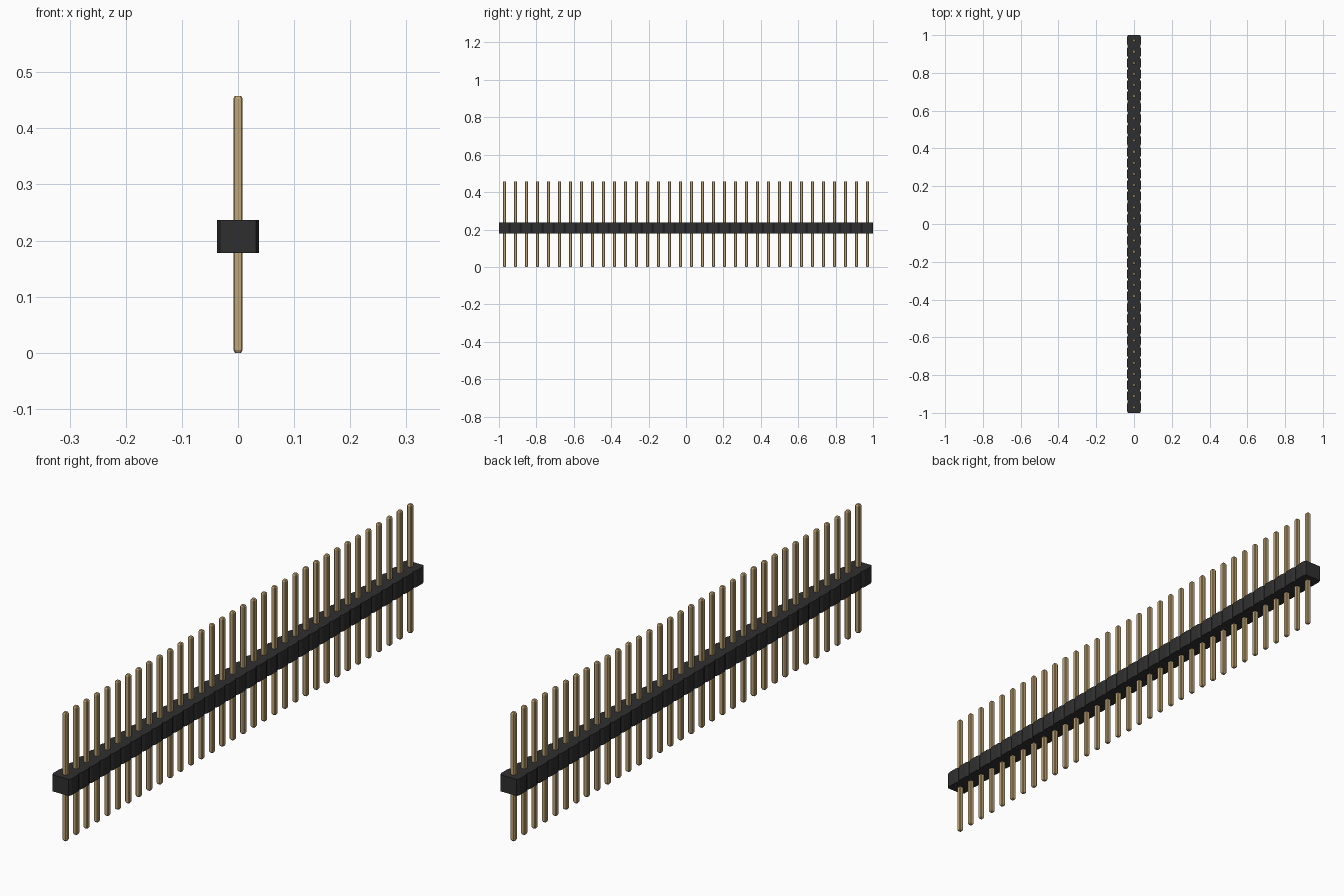
import bpy, bmesh

cube = bpy.data.objects.get("Cube")
if cube:
    bpy.data.objects.remove(cube)

COUNT = 34
PITCH = 2.0 / COUNT


def material(name, rgb, roughness):
    m = bpy.data.materials.new(name)
    m.use_nodes = True
    m.diffuse_color = (*rgb, 1)
    bsdf = m.node_tree.nodes["Principled BSDF"]
    bsdf.inputs["Base Color"].default_value = (*rgb, 1)
    bsdf.inputs["Roughness"].default_value = roughness
    return m


black = material("black plastic", (0.028, 0.028, 0.028), 0.6)
gold = material("pale gold", (0.53, 0.38, 0.18), 0.4)


def octagon(hx, hy, cx, cy):
    """Rectangle outline with its corners cut by cx and cy."""
    return [(hx, -hy + cy), (hx, hy - cy), (hx - cx, hy), (-hx + cx, hy),
            (-hx, hy - cy), (-hx, -hy + cy), (-hx + cx, -hy), (hx - cx, -hy)]


def loft(bm, sections):
    """Join stacked (outline, z) sections and cap both ends."""
    rings = [[bm.verts.new((x, y, z)) for x, y in outline] for outline, z in sections]
    n = len(rings[0])
    for a, b in zip(rings, rings[1:]):
        for i in range(n):
            j = (i + 1) % n
            bm.faces.new((a[i], a[j], b[j], b[i]))
    bm.faces.new(rings[0][::-1])
    bm.faces.new(rings[-1])


def finish(name, bm, mat):
    mesh = bpy.data.meshes.new(name)
    bm.to_mesh(mesh)
    bm.free()
    mesh.materials.append(mat)
    ob = bpy.data.objects.new(name, mesh)
    bpy.context.collection.objects.link(ob)
    return ob


# Housing: one continuous strip whose outline is notched between pins
HX, CX, CY = 0.037, 0.005, 0.011
right = []
for i in range(COUNT):
    y0 = -1 + i * PITCH
    if i == 0:
        right.append((HX - CX, y0))
    right += [(HX, y0 + CY), (HX, y0 + PITCH - CY), (HX - CX, y0 + PITCH)]
outline = right + [(-x, y) for x, y in reversed(right)]
bm = bmesh.new()
loft(bm, [(outline, 0.178), (outline, 0.237)])
finish("housing", bm, black)

# Pins: square posts with trimmed edges and tapered tips, repeated along y
R, C = 0.0083, 0.0025
shaft, tip = octagon(R, R, C, C), octagon(0.0055, 0.0055, C * 0.66, C * 0.66)
bm = bmesh.new()
loft(bm, [(tip, 0.0), (shaft, 0.005), (shaft, 0.453), (tip, 0.458)])
pins = finish("pins", bm, gold)
pins.location.y = -1 + PITCH / 2
array = pins.modifiers.new("repeat", 'ARRAY')
array.count = COUNT
array.use_relative_offset = False
array.use_constant_offset = True
array.constant_offset_displace = (0, PITCH, 0)
